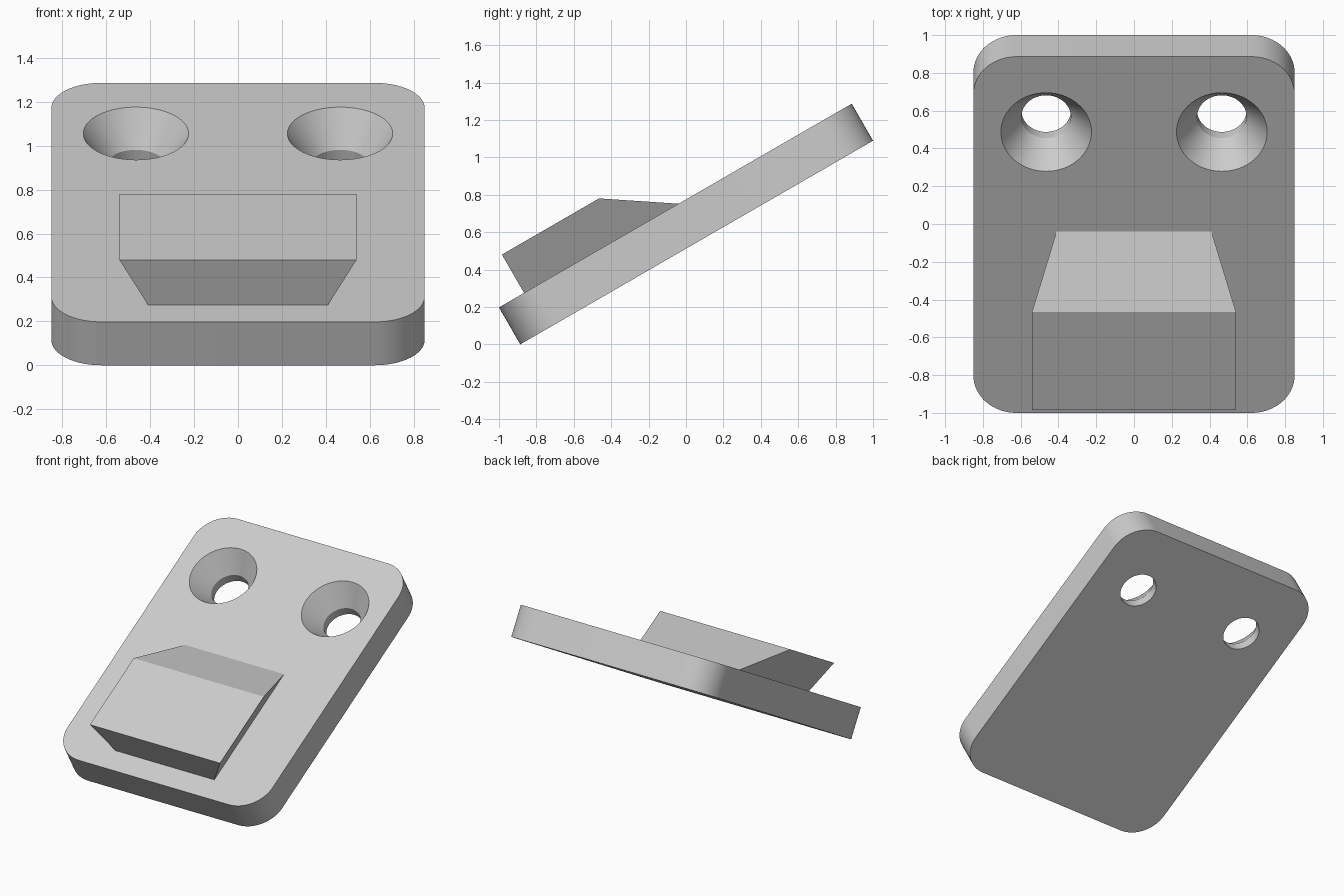
import bpy
import bmesh
from math import radians, sin, cos, tau, pi

default = bpy.data.objects.get("Cube")
if default:
    bpy.data.objects.remove(default, do_unlink=True)

TILT = radians(30)
WIDTH, LENGTH, THICK, CORNER = 1.70, 2.178, 0.228, 0.228
TOP = THICK / 2
HEIGHT = LENGTH * sin(TILT) + THICK * cos(TILT)

grey = bpy.data.materials.new("light grey")
grey.use_nodes = True
grey.diffuse_color = (0.6, 0.6, 0.6, 1)
grey.node_tree.nodes["Principled BSDF"].inputs["Base Color"].default_value = (0.6, 0.6, 0.6, 1)


def loft(name, rings):
    """Closed solid through rings of matching points, tilted into place."""
    bm = bmesh.new()
    loops = [[bm.verts.new(p) for p in ring] for ring in rings]
    n = len(loops[0])
    for low, high in zip(loops, loops[1:]):
        for i in range(n):
            j = (i + 1) % n
            bm.faces.new((low[i], low[j], high[j], high[i]))
    bm.faces.new(loops[0][::-1])
    bm.faces.new(loops[-1])
    bmesh.ops.recalc_face_normals(bm, faces=bm.faces)
    mesh = bpy.data.meshes.new(name)
    bm.to_mesh(mesh)
    bm.free()
    mesh.materials.append(grey)
    obj = bpy.data.objects.new(name, mesh)
    bpy.context.collection.objects.link(obj)
    obj.rotation_euler.x = TILT
    obj.location.z = HEIGHT / 2
    return obj


def rounded_rectangle(z, steps=16):
    points = []
    for k, (sx, sy) in enumerate(((1, 1), (-1, 1), (-1, -1), (1, -1))):
        cx, cy = sx * (WIDTH / 2 - CORNER), sy * (LENGTH / 2 - CORNER)
        for i in range(steps + 1):
            a = (k + i / steps) * pi / 2
            points.append((cx + CORNER * cos(a), cy + CORNER * sin(a), z))
    return points


def circle(cx, cy, r, z, n=64):
    return [(cx + r * cos(tau * i / n), cy + r * sin(tau * i / n), z) for i in range(n)]


def rectangle(half_x, front, back, z):
    return [(-half_x, front, z), (half_x, front, z), (half_x, back, z), (-half_x, back, z)]


# Tilted base plate with rounded corners
plate = loft("base_plate", [rounded_rectangle(-TOP), rounded_rectangle(TOP)])

# Countersunk screw holes, cut through the plate
hole_profile = ((0.131, -0.2), (0.131, -0.048), (0.24, TOP), (0.274, TOP + 0.05))
for side, label in ((1, "left"), (-1, "right")):
    cutter = loft(label + "_hole_cutter",
                  [circle(side * 0.465, 0.628, r, z) for r, z in hole_profile])
    cutter.hide_render = True
    cut = plate.modifiers.new(label + "_hole", 'BOOLEAN')
    cut.operation = 'DIFFERENCE'
    cut.solver = 'EXACT'
    cut.object = cutter
    bpy.context.view_layer.update()
    bpy.context.view_layer.objects.active = plate
    bpy.ops.object.modifier_apply(modifier=cut.name)
    bpy.data.objects.remove(cutter, do_unlink=True)

# Undercut wedge block, narrower where it meets the plate
loft("dovetail_block", [rectangle(0.41, -0.934, 0.02, TOP),
                        rectangle(0.54, -0.934, -0.334, 0.351)])

# Smooth the corners and holes, keep the edges sharp
bpy.ops.object.select_all(action='DESELECT')
plate.select_set(True)
bpy.context.view_layer.objects.active = plate
bpy.ops.object.shade_smooth_by_angle(angle=radians(25))
